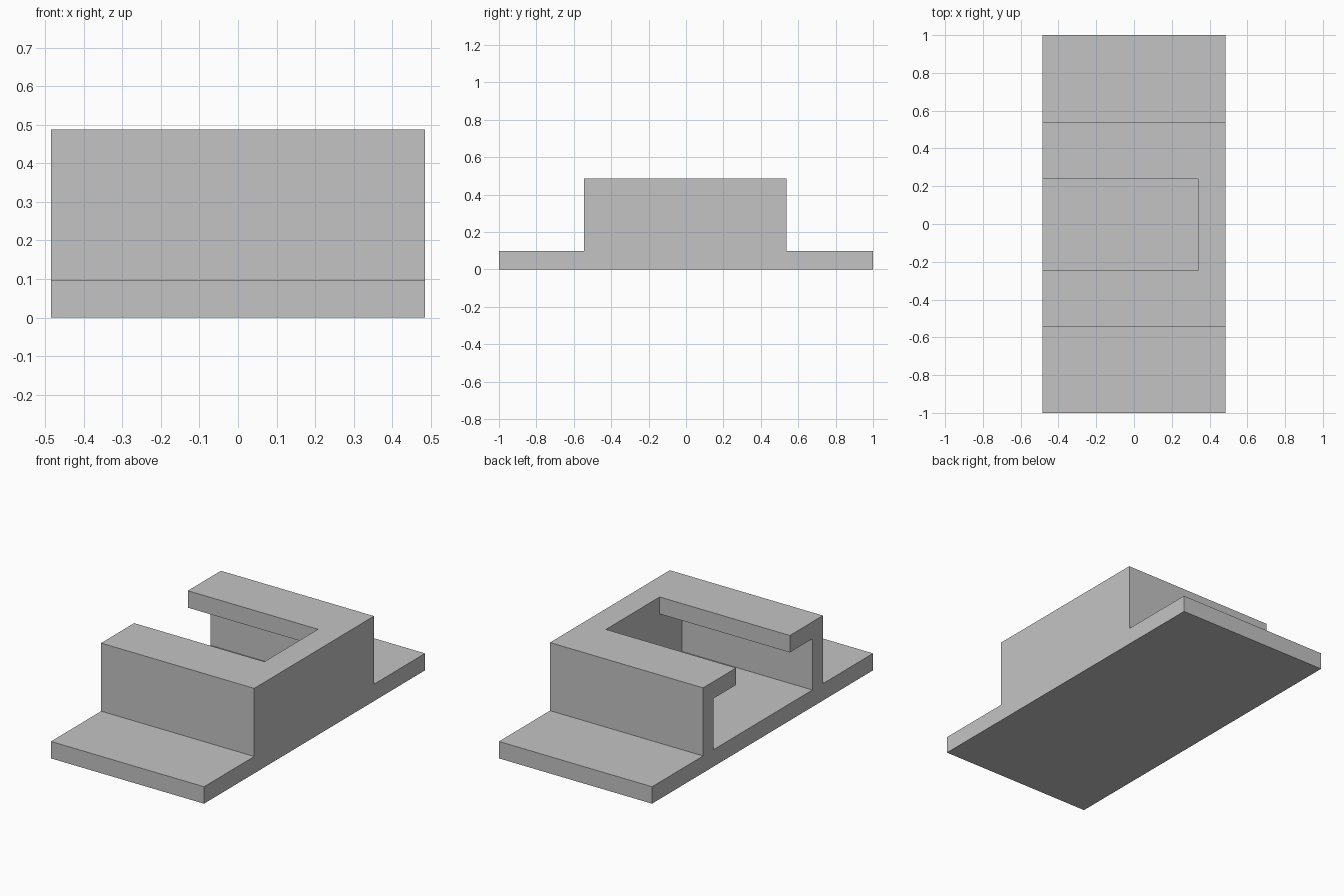
import bpy
import bmesh

if "Cube" in bpy.data.objects:
    bpy.data.objects.remove(bpy.data.objects["Cube"])

HALF_X = 0.485
END_X = 0.34      # inner face of the closed end wall
Y_SHIFT = -0.004  # raised housing sits slightly off centre
BASE_Z, LIP_Z, TOP_Z = 0.097, 0.39, 0.487

grey = bpy.data.materials.new("plain grey")
grey.use_nodes = True
colour = (0.55, 0.55, 0.55, 1)
grey.diffuse_color = colour
grey.node_tree.nodes["Principled BSDF"].inputs["Base Color"].default_value = colour


def mirrored(half):
    """Complete a half profile of (y, z) points across the middle."""
    return half + [(-y, z) for y, z in reversed(half)]


def extrude_profile(name, profile, x0, x1):
    """Extrude a closed (y, z) profile along x."""
    bm = bmesh.new()
    face = bm.faces.new([bm.verts.new((x0, y, z)) for y, z in profile])
    result = bmesh.ops.extrude_face_region(bm, geom=[face])
    moved = [v for v in result["geom"] if isinstance(v, bmesh.types.BMVert)]
    bmesh.ops.translate(bm, verts=moved, vec=(x1 - x0, 0, 0))
    bmesh.ops.recalc_face_normals(bm, faces=bm.faces)
    mesh = bpy.data.meshes.new(name)
    bm.to_mesh(mesh)
    bm.free()
    mesh.materials.append(grey)
    obj = bpy.data.objects.new(name, mesh)
    bpy.context.collection.objects.link(obj)
    return obj


# Flanged body: flat base with a raised housing
h = Y_SHIFT
body = mirrored([(1, 0), (1, BASE_Z), (0.542, BASE_Z), (0.542, TOP_Z)])
body = [(y + h if abs(y) < 1 else y, z) for y, z in body]
bracket = extrude_profile("slotted_bracket", body, -HALF_X, HALF_X)

# T-shaped channel, open at the top and on one end
channel = mirrored([(0.447, BASE_Z), (0.447, LIP_Z), (0.243, LIP_Z), (0.243, TOP_Z + 0.1)])
channel = [(y + h, z) for y, z in channel]
cutter = extrude_profile("channel_cutter", channel, -HALF_X - 0.1, END_X)
cutter.hide_render = True

cut = bracket.modifiers.new("channel", "BOOLEAN")
cut.operation = "DIFFERENCE"
cut.solver = "EXACT"
cut.object = cutter
bpy.context.view_layer.objects.active = bracket
bracket.select_set(True)
bpy.ops.object.modifier_apply(modifier=cut.name)
bpy.data.objects.remove(cutter)
